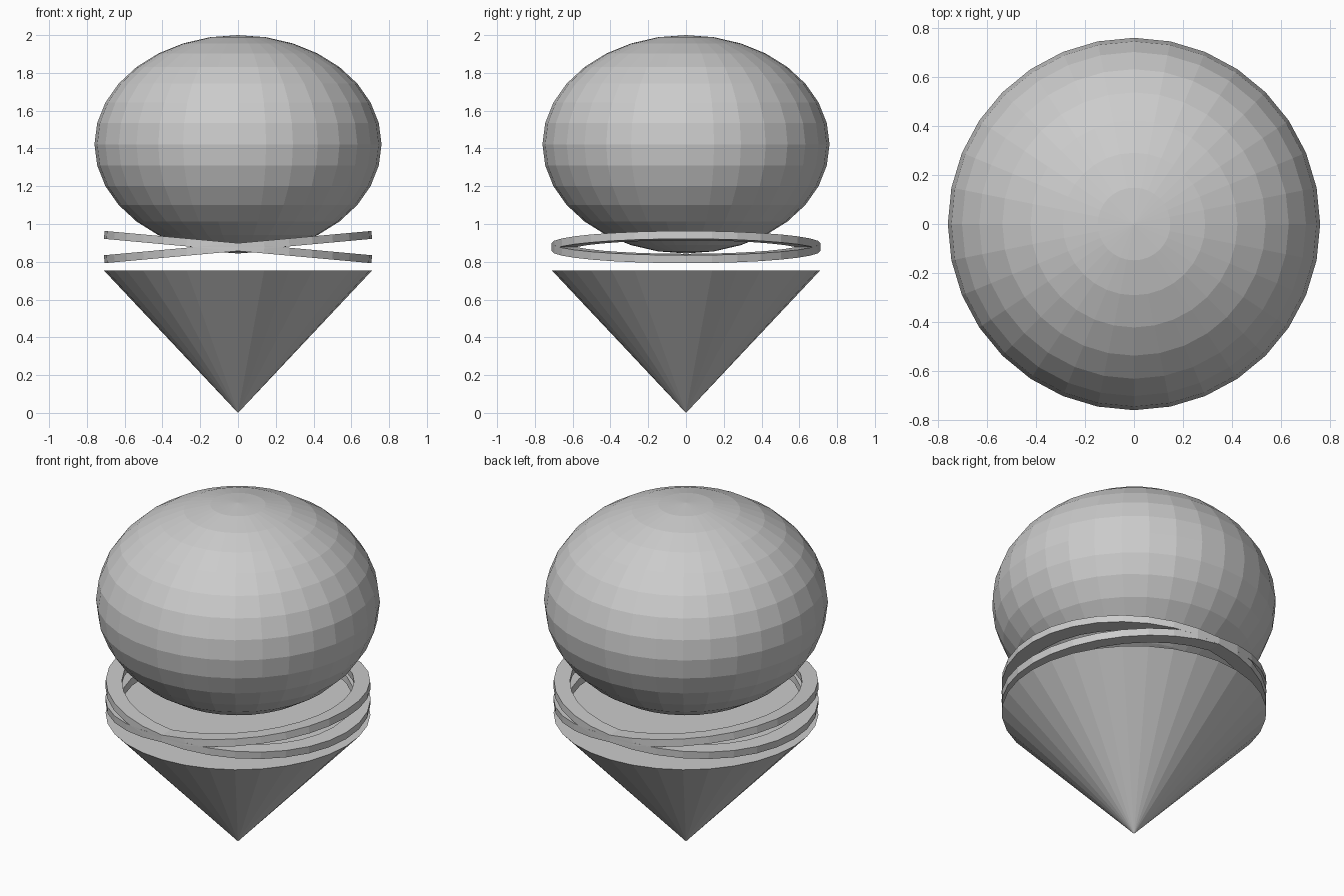
import bpy, bmesh
from math import radians, tau
from mathutils import Vector

if "Cube" in bpy.data.objects:
    bpy.data.objects.remove(bpy.data.objects["Cube"])

SIDES = 32

# Squashed ball on top
bpy.ops.mesh.primitive_uv_sphere_add(segments=SIDES, ring_count=16, radius=1,
                                     location=(0, 0, 1.422))
ball = bpy.context.object
ball.name = "ball"
ball.scale = (0.76, 0.76, 0.578)

# Downward-pointing closed cone
bpy.ops.mesh.primitive_cone_add(vertices=SIDES, radius1=0, radius2=0.709, depth=0.753,
                                location=(0, 0, 0.753 / 2))
bpy.context.object.name = "cone"


def tilted_ring(name, tilt, outer=0.711, inner=0.625, height=0.042):
    """Flat band with a rectangular section, tilted about y."""
    bm = bmesh.new()
    h = height / 2
    section = [bm.verts.new(p) for p in
               ((0, outer, -h), (0, outer, h), (0, inner, h), (0, inner, -h))]
    edges = [bm.edges.new((section[i], section[(i + 1) % 4])) for i in range(4)]
    bmesh.ops.spin(bm, geom=section + edges, cent=Vector(), axis=(0, 0, 1),
                   angle=tau, steps=SIDES)
    bmesh.ops.remove_doubles(bm, verts=bm.verts, dist=1e-4)
    bmesh.ops.recalc_face_normals(bm, faces=bm.faces)
    mesh = bpy.data.meshes.new(name)
    bm.to_mesh(mesh)
    bm.free()
    ring = bpy.data.objects.new(name, mesh)
    ring.location.z = 0.878
    ring.rotation_euler.y = tilt
    bpy.context.collection.objects.link(ring)


# Two crossed rings between cone and ball
tilted_ring("ring_left_high", radians(5.2))
tilted_ring("ring_right_high", radians(-5.2))
